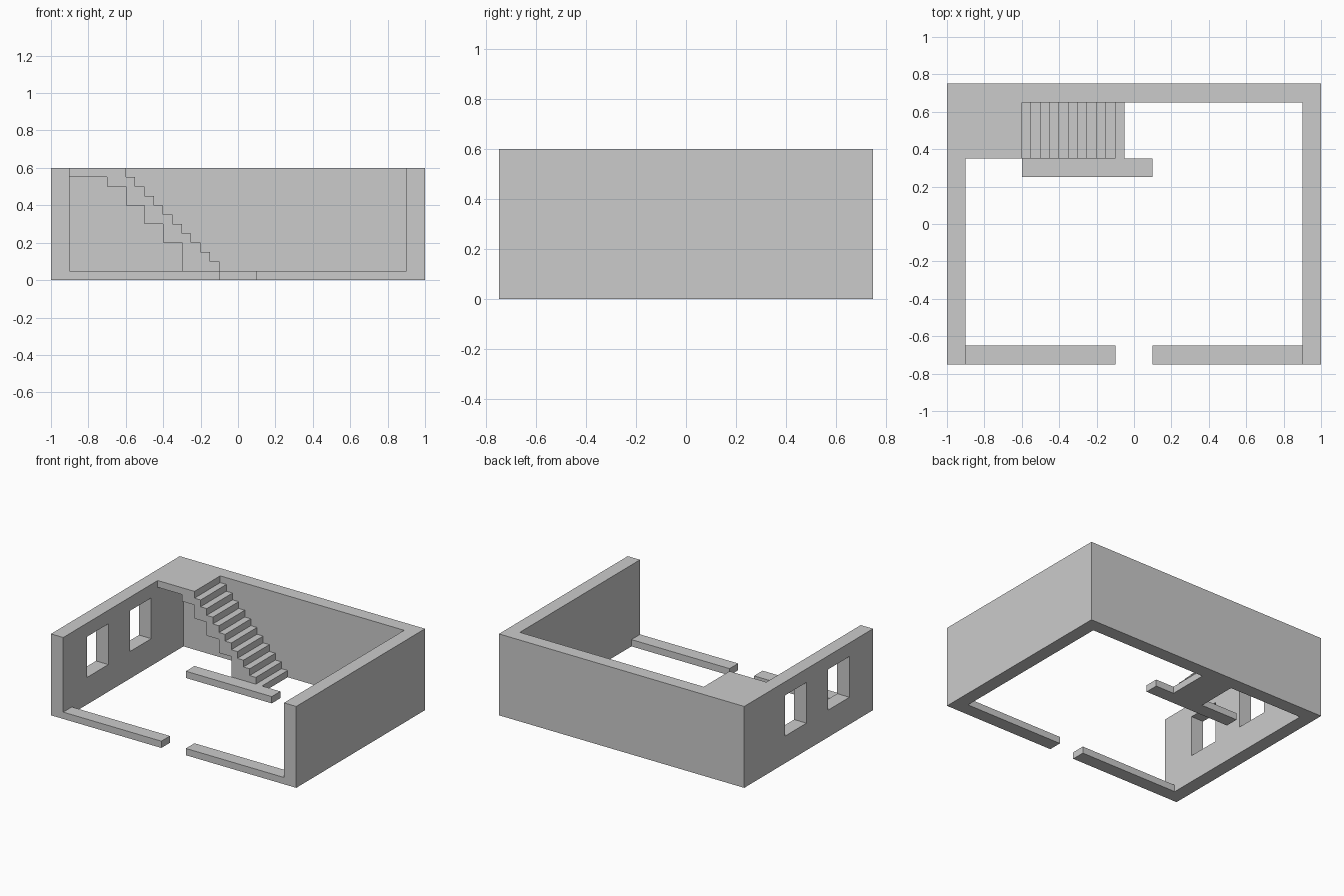
import bpy, bmesh
from mathutils import Vector

if "Cube" in bpy.data.objects:
    bpy.data.objects.remove(bpy.data.objects["Cube"])


def extrude(name, points, offset):
    """Make a solid by extruding a flat outline along an offset vector."""
    bm = bmesh.new()
    face = bm.faces.new([bm.verts.new(p) for p in points])
    ext = bmesh.ops.extrude_face_region(bm, geom=[face])
    moved = [v for v in ext["geom"] if isinstance(v, bmesh.types.BMVert)]
    bmesh.ops.translate(bm, verts=moved, vec=Vector(offset))
    bmesh.ops.recalc_face_normals(bm, faces=bm.faces)
    mesh = bpy.data.meshes.new(name)
    bm.to_mesh(mesh)
    bm.free()
    obj = bpy.data.objects.new(name, mesh)
    bpy.context.collection.objects.link(obj)
    return obj


def box(name, x0, x1, y0, y1, z0, z1):
    outline = [(x0, y0, z0), (x1, y0, z0), (x1, y1, z0), (x0, y1, z0)]
    return extrude(name, outline, (0, 0, z1 - z0))


# U-shaped full-height walls: left, back and right
plan = [(-1, -.75), (-.9, -.75), (-.9, .65), (.9, .65),
        (.9, -.75), (1, -.75), (1, .75), (-1, .75)]
walls = extrude("outer_walls", [(x, y, 0) for x, y in plan], (0, 0, .6))

# Two window openings through the left wall
for i, y in enumerate((-.35, .15)):
    cutter = box(f"window_cutter_{i + 1}", -1.1, -.8, y - .125, y + .125, .2, .5)
    cutter.hide_render = True
    cutter.hide_set(True)
    mod = walls.modifiers.new(f"window_{i + 1}", 'BOOLEAN')
    mod.operation = 'DIFFERENCE'
    mod.solver = 'EXACT'
    mod.object = cutter

# Low front walls either side of the doorway
box("front_low_wall_left", -.9, -.1, -.75, -.65, 0, .05)
box("front_low_wall_right", .1, .9, -.75, -.65, 0, .05)

# Low wall in front of the stairs
box("stair_low_wall", -.6, .1, .25, .35, 0, .05)

# Staircase with upper landing: landing top, treads, then stepped underside
profile = [(-.9, .6), (-.6, .6)]
for i in range(11):
    x, z = -.6 + .05 * i, .55 - .05 * i
    profile += [(x, z), (x + .05, z)]
profile += [(-.05, 0), (-.3, 0)]
for i in range(4):
    x, z = -.3 - .1 * i, .2 + .1 * i
    profile += [(x, z), (x - .1, z)]
profile += [(-.7, .55), (-.9, .55)]
extrude("staircase", [(x, .35, z) for x, z in profile], (0, .3, 0))
